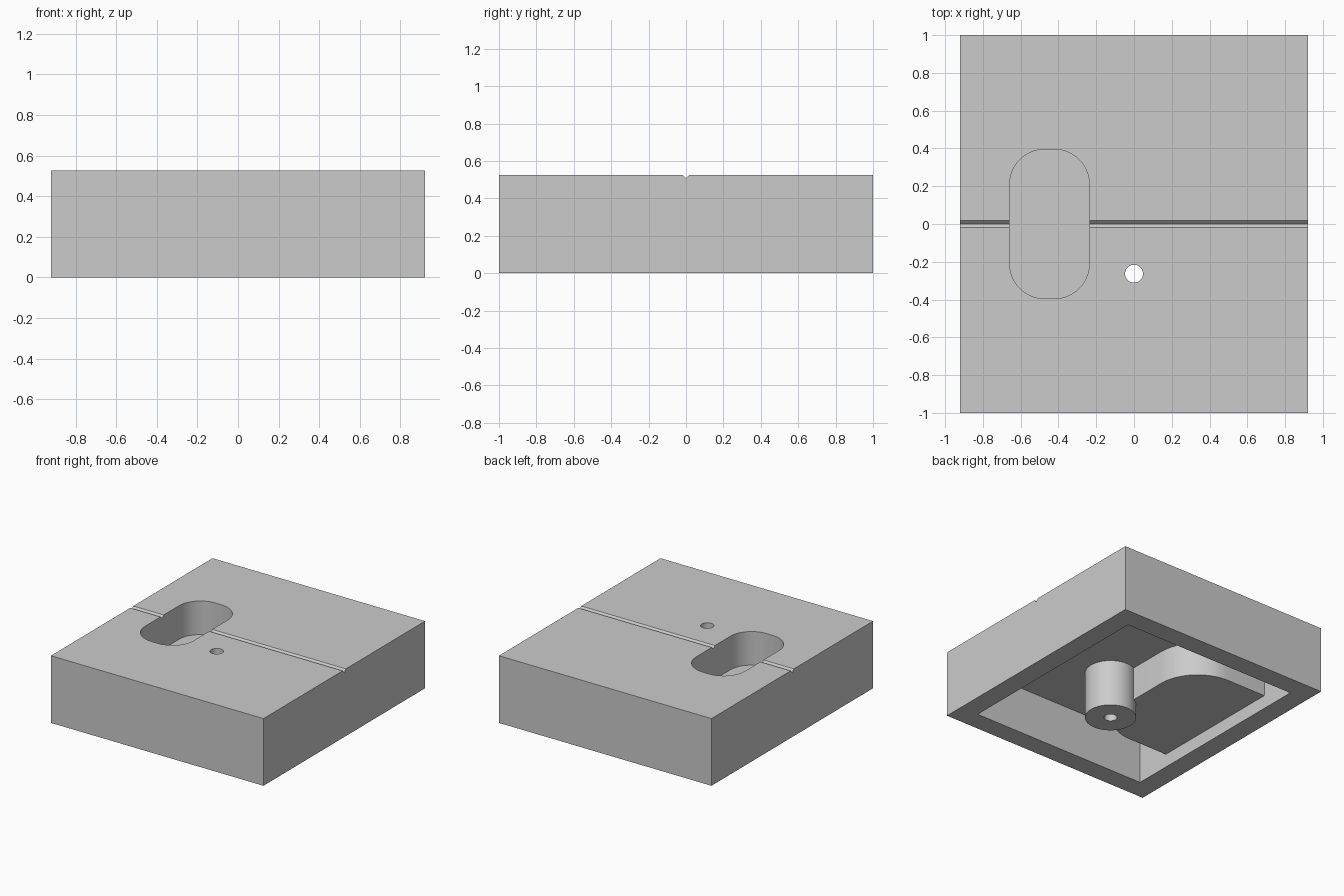
import bpy
import bmesh
from math import cos, sin, pi

if "Cube" in bpy.data.objects:
    bpy.data.objects.remove(bpy.data.objects["Cube"], do_unlink=True)

U = 1 / 19          # one design unit
HX, HY, H, WALL = 17.5, 19, 10, 3

grey = bpy.data.materials.new("light_grey")
grey.use_nodes = True
colour = (0.6, 0.6, 0.6, 1)
grey.diffuse_color = colour
grey.node_tree.nodes["Principled BSDF"].inputs["Base Color"].default_value = colour


def arc(cx, cy, r, start, sweep, n):
    return [(cx + r * cos(start + sweep * i / n), cy + r * sin(start + sweep * i / n))
            for i in range(n + 1)]


def rounded(x0, x1, y, right_r, left_r):
    """Outline symmetric in y, with separate corner radii at each x end."""
    pts = []
    for i, (sx, sy) in enumerate([(1, 1), (-1, 1), (-1, -1), (1, -1)]):
        r = right_r if sx > 0 else left_r
        x = x1 - r if sx > 0 else x0 + r
        pts += arc(x, sy * (y - r), r, i * pi / 2, pi / 2, 16) if r else [(x, sy * y)]
    return pts


def circle(x, y, r, n=64):
    return arc(x, y, r, 0, 2 * pi, n)[:-1]


def prism(name, outline, low, high, along_x=False):
    """Extrude an outline along z, or a (y, z) outline along x."""
    def place(p, t):
        return (t * U, p[0] * U, p[1] * U) if along_x else (p[0] * U, p[1] * U, t * U)
    bm = bmesh.new()
    a = [bm.verts.new(place(p, low)) for p in outline]
    b = [bm.verts.new(place(p, high)) for p in outline]
    bm.faces.new(a)
    bm.faces.new(b)
    for i in range(len(a)):
        j = (i + 1) % len(a)
        bm.faces.new((a[i], a[j], b[j], b[i]))
    bmesh.ops.recalc_face_normals(bm, faces=bm.faces)
    mesh = bpy.data.meshes.new(name)
    bm.to_mesh(mesh)
    bm.free()
    mesh.materials.append(grey)
    ob = bpy.data.objects.new(name, mesh)
    bpy.context.collection.objects.link(ob)
    return ob


def combine(target, tool, operation):
    mod = target.modifiers.new(tool.name, "BOOLEAN")
    mod.operation, mod.solver, mod.object = operation, "EXACT", tool
    bpy.context.view_layer.objects.active = target
    bpy.ops.object.modifier_apply(modifier=mod.name)
    bpy.data.objects.remove(tool, do_unlink=True)


# Hollow, open-bottomed housing
housing = prism("housing", rounded(-HX, HX, HY, 0, 0), 0, H)
inner = rounded(WALL - HX, HX - WALL, HY - WALL, 0, 0)
combine(housing, prism("cavity", inner, -1, H - WALL), "DIFFERENCE")

# Slot surround and screw boss hanging under the top plate
combine(housing, prism("slot_surround", rounded(-15.5, -1.5, 10.5, 6.5, 0), 2, 8.5), "UNION")
combine(housing, prism("screw_boss", circle(0, -5, 3.5), 0, 8), "UNION")

# Blind slot, through hole and V groove across the top
combine(housing, prism("slot", rounded(-12.5, -4.5, 7.5, 3.5, 3.5), 5, 11), "DIFFERENCE")
combine(housing, prism("hole", circle(0, -5, 0.9, 48), -1, 11), "DIFFERENCE")
groove = [(0, H - 0.37), (0.74, H + 0.37), (-0.74, H + 0.37)]
combine(housing, prism("groove", groove, -18, 18, along_x=True), "DIFFERENCE")

bpy.ops.object.select_all(action="DESELECT")
housing.select_set(True)
bpy.context.view_layer.objects.active = housing
bpy.ops.object.shade_smooth_by_angle(angle=pi / 6)
